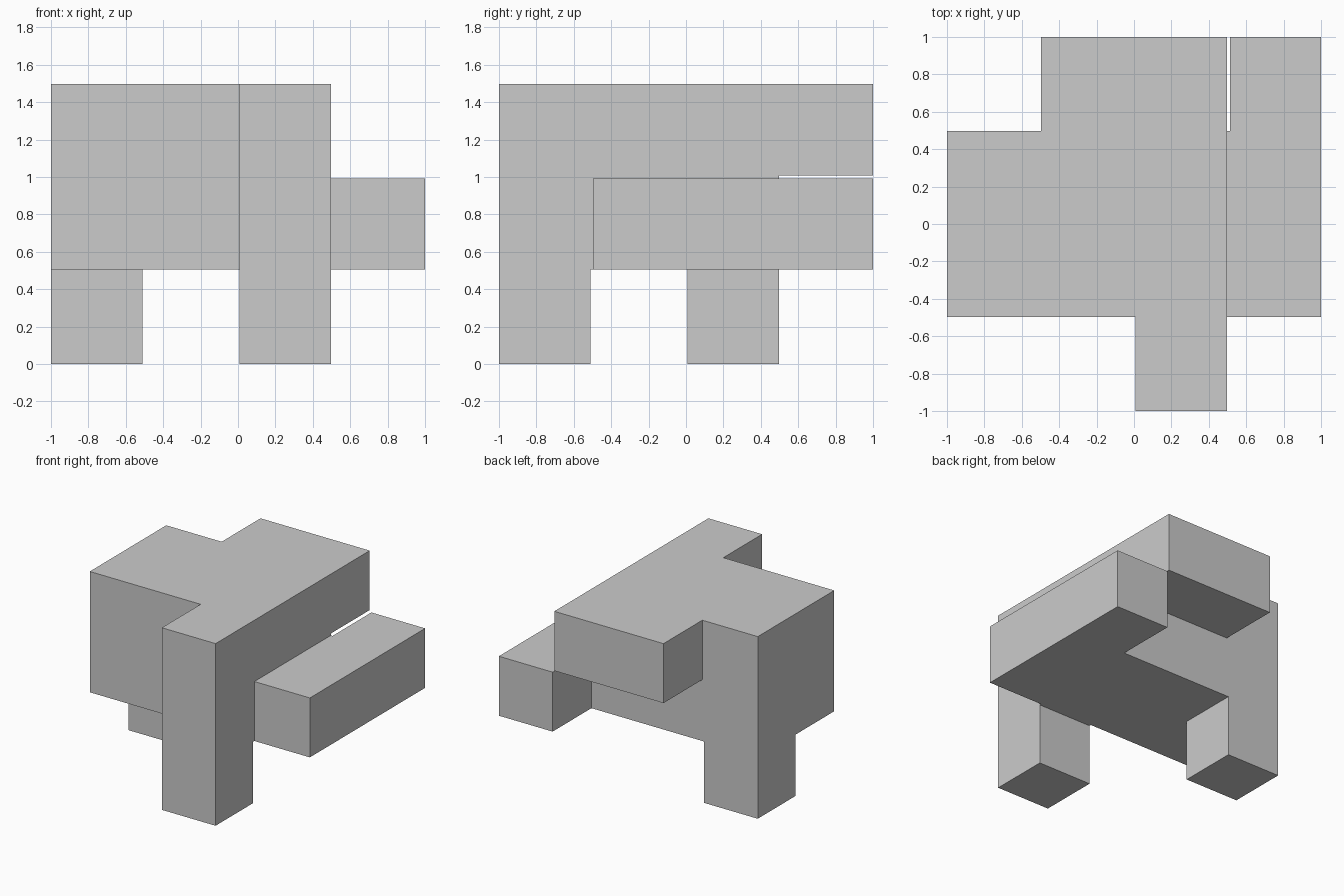
import bpy, bmesh

if "Cube" in bpy.data.objects:
    bpy.data.objects.remove(bpy.data.objects["Cube"])

# Puzzle piece on a cubic grid: every outer face is inset a hair from its cell
PITCH, GAP = 0.504, 0.0155


def add_block(name, xs, ys, zs):
    """Box spanning an inclusive range of grid cells on each axis."""
    lo, hi = [], []
    for (a, b), origin in zip((xs, ys, zs), (-1, -1, 0)):
        lo.append(origin + a * PITCH)
        hi.append(origin + (b + 1) * PITCH - GAP)
    bm = bmesh.new()
    bmesh.ops.create_cube(bm, size=1)
    for v in bm.verts:
        v.co = [l if c < 0 else h for c, l, h in zip(v.co, lo, hi)]
    mesh = bpy.data.meshes.new(name)
    bm.to_mesh(mesh)
    bm.free()
    obj = bpy.data.objects.new(name, mesh)
    bpy.context.collection.objects.link(obj)
    return obj


# Main body, then the limbs that overlap into it
body = add_block("puzzle_piece", (0, 2), (1, 2), (1, 2))
limbs = [
    add_block("side_bridge", (2, 3), (1, 2), (1, 1)),
    add_block("side_bar", (3, 3), (1, 3), (1, 1)),
    add_block("back_block", (1, 2), (2, 3), (2, 2)),
    add_block("front_block", (2, 2), (0, 1), (1, 2)),
    add_block("front_leg", (2, 2), (0, 0), (0, 2)),
    add_block("left_leg", (0, 0), (2, 2), (0, 2)),
]

# Fuse everything into one solid
for limb in limbs:
    mod = body.modifiers.new(limb.name, 'BOOLEAN')
    mod.operation = 'UNION'
    mod.solver = 'EXACT'
    mod.object = limb
bpy.context.view_layer.update()
fused = bpy.data.meshes.new_from_object(
    body.evaluated_get(bpy.context.evaluated_depsgraph_get()))
body.modifiers.clear()
body.data = fused
for limb in limbs:
    bpy.data.objects.remove(limb)

# Merge coplanar faces into clean flat sides
bm = bmesh.new()
bm.from_mesh(fused)
bmesh.ops.remove_doubles(bm, verts=bm.verts, dist=1e-4)
bmesh.ops.dissolve_limit(bm, angle_limit=0.01, verts=bm.verts, edges=bm.edges)
bmesh.ops.recalc_face_normals(bm, faces=bm.faces)
bm.to_mesh(fused)
bm.free()
